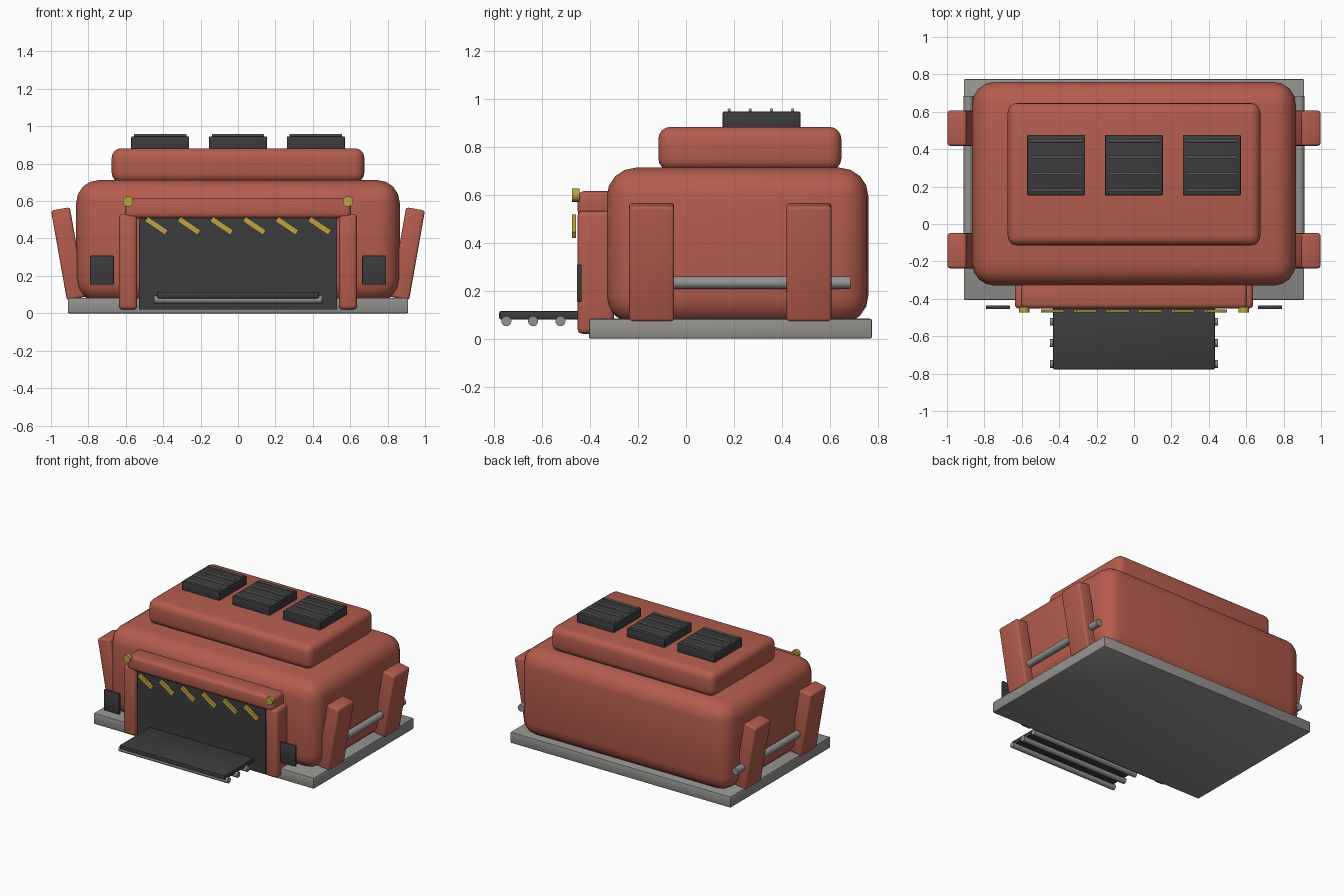
import bpy, bmesh, math
from mathutils import Matrix, Vector

if "Cube" in bpy.data.objects:
    bpy.data.objects.remove(bpy.data.objects["Cube"], do_unlink=True)


def material(name, rgb):
    m = bpy.data.materials.new(name)
    m.use_nodes = True
    m.diffuse_color = (*rgb, 1)
    m.node_tree.nodes["Principled BSDF"].inputs["Base Color"].default_value = (*rgb, 1)
    return m


RED = material("brick red", (0.46, 0.108, 0.076))
GREY = material("mid grey", (0.29, 0.285, 0.27))
DARK = material("charcoal", (0.045, 0.045, 0.046))
YELLOW = material("hazard yellow", (0.52, 0.36, 0.055))


def finish(name, bm, mat):
    mesh = bpy.data.meshes.new(name)
    bm.to_mesh(mesh)
    bm.free()
    mesh.materials.append(mat)
    obj = bpy.data.objects.new(name, mesh)
    bpy.context.collection.objects.link(obj)
    bpy.ops.object.select_all(action='DESELECT')
    obj.select_set(True)
    bpy.context.view_layer.objects.active = obj
    bpy.ops.object.shade_smooth_by_angle(angle=math.radians(40))
    return obj


def box(name, lo, hi, mat, bevel=0.0, segments=3, tilt=0.0):
    """Rounded box between two corners, optionally tilted about y."""
    lo, hi = Vector(lo), Vector(hi)
    bm = bmesh.new()
    bmesh.ops.create_cube(bm, size=1)
    bmesh.ops.scale(bm, vec=hi - lo, verts=bm.verts)
    if bevel:
        bmesh.ops.bevel(bm, geom=bm.edges[:], offset=bevel, segments=segments,
                        profile=0.5, affect='EDGES', clamp_overlap=True)
    place = Matrix.Translation((lo + hi) / 2) @ Matrix.Rotation(tilt, 4, 'Y')
    bmesh.ops.transform(bm, matrix=place, verts=bm.verts)
    return finish(name, bm, mat)


def rod(name, centre, radius, length, axis, mat, sides=16):
    """Capped cylinder along x or y."""
    bm = bmesh.new()
    bmesh.ops.create_cone(bm, cap_ends=True, segments=sides, radius1=radius,
                          radius2=radius, depth=length)
    turn = Matrix.Rotation(math.pi / 2, 4, 'Y' if axis == 'x' else 'X')
    bmesh.ops.transform(bm, matrix=Matrix.Translation(centre) @ turn, verts=bm.verts)
    return finish(name, bm, mat)


# Base and main hull
box("base_slab", (-0.91, -0.405, 0), (0.91, 0.775, 0.083), GREY, 0.008, 2)
box("main_body", (-0.865, -0.33, 0.06), (0.865, 0.76, 0.712), RED, 0.12, 4)
box("upper_deck", (-0.675, -0.115, 0.70), (0.675, 0.647, 0.882), RED, 0.05, 4)

# Roof vents with thin ribs
for i, x in enumerate((-0.416, 0, 0.416)):
    box(f"roof_vent_{i + 1}", (x - 0.155, 0.153, 0.87), (x + 0.155, 0.477, 0.946), DARK, 0.006, 2)
    for j in range(4):
        rod(f"vent_rib_{i + 1}_{j + 1}", (x, 0.18 + 0.088 * j, 0.952), 0.007, 0.28, 'x', GREY, 8)

# Doorway
box("door_panel", (-0.53, -0.43, 0.02), (0.53, -0.32, 0.52), DARK)
box("door_header", (-0.605, -0.452, 0.508), (0.605, -0.30, 0.614), RED, 0.025)
for i in range(6):
    x = (i - 2.5) * 0.1745
    box(f"hazard_stripe_{i + 1}", (x - 0.065, -0.474, 0.453), (x + 0.065, -0.458, 0.483),
        YELLOW, tilt=math.radians(34))

# Loading ramp on rollers
box("ramp", (-0.433, -0.778, 0.08), (0.433, -0.42, 0.115), DARK, 0.008, 2)
for i, y in enumerate((-0.748, -0.637, -0.523)):
    rod(f"ramp_roller_{i + 1}", (0, y, 0.073), 0.021, 0.90, 'x', GREY)

# Paired parts
for side, s in (("left", 1), ("right", -1)):
    x = s * 0.588
    box(f"{side}_door_post", (x - 0.049, -0.452, 0.02), (x + 0.049, -0.30, 0.532), RED, 0.022)
    rod(f"{side}_lamp", (x, -0.459, 0.598), 0.028, 0.03, 'y', YELLOW)
    x = s * 0.728
    box(f"{side}_front_panel", (x - 0.064, -0.455, 0.153), (x + 0.064, -0.435, 0.308), DARK, 0.004, 2)
    x = s * 0.907
    for where, y in (("front", -0.143), ("rear", 0.512)):
        box(f"{side}_{where}_buttress", (x - 0.051, y - 0.094, 0.075), (x + 0.051, y + 0.094, 0.562),
            RED, 0.014, 3, tilt=s * math.radians(10))
    rod(f"{side}_pipe", (s * 0.885, 0.25, 0.233), 0.026, 0.87, 'y', GREY)
